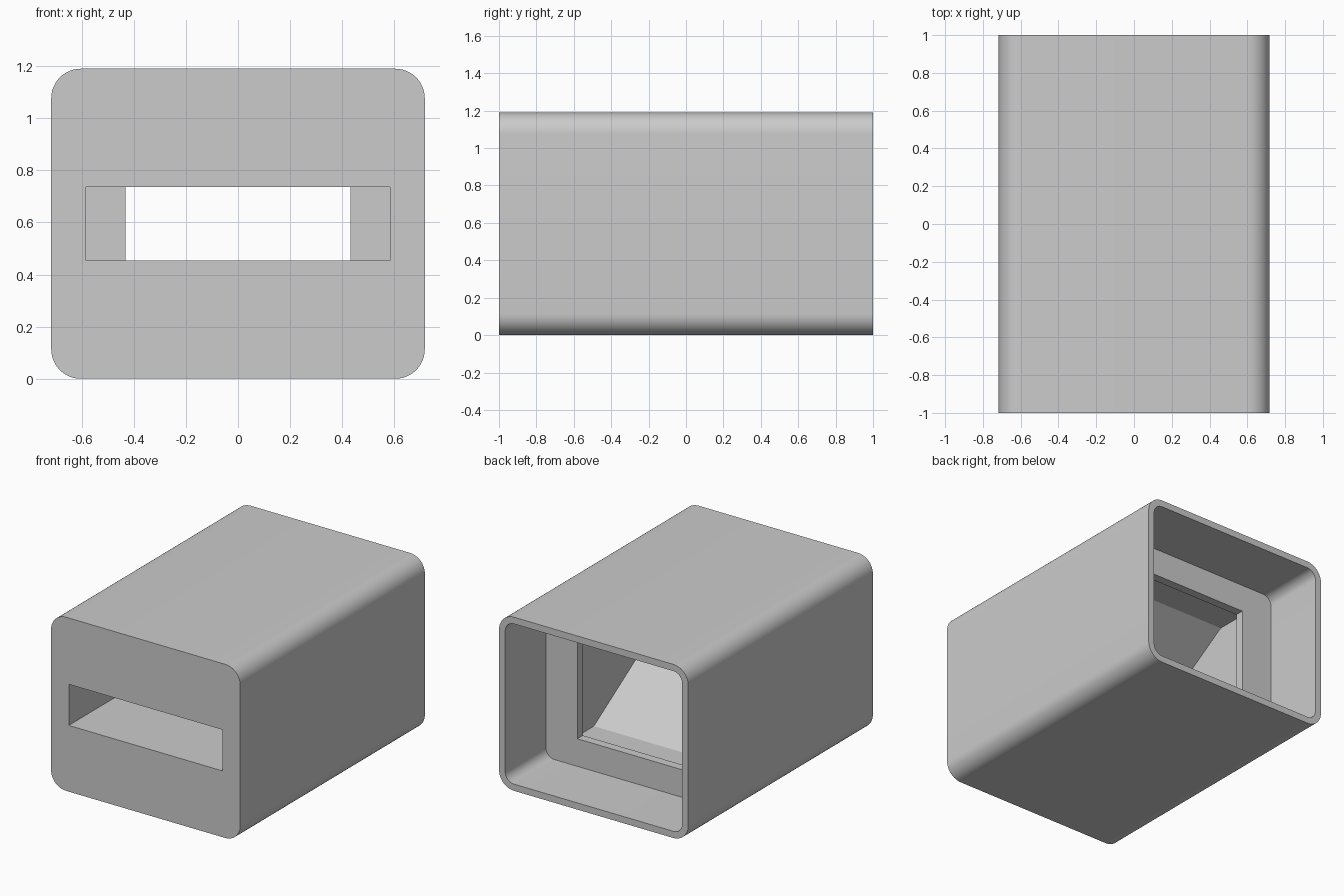
import bpy
import bmesh
import math

cube = bpy.data.objects.get("Cube")
if cube:
    bpy.data.objects.remove(cube, do_unlink=True)

HALF_W, HEIGHT, RADIUS, WALL = 0.717, 1.19, 0.113, 0.046
MID = HEIGHT / 2
LEDGE_Y, PLATE_Y = 0.56, 0.50      # bottom of the rear recess, inner side of the plate


def rounded_rect(half_w, half_h, radius, steps=12):
    """Points (x, z) of a rounded rectangle centred on the body axis."""
    points = []
    for corner, (sx, sz) in enumerate([(1, 1), (-1, 1), (-1, -1), (1, -1)]):
        for i in range(steps + 1):
            a = (corner + i / steps) * math.pi / 2
            points.append((sx * (half_w - radius) + radius * math.cos(a),
                           MID + sz * (half_h - radius) + radius * math.sin(a)))
    return points


def prism(name, points, direction):
    """Extrude a closed outline into a solid."""
    bm = bmesh.new()
    face = bm.faces.new([bm.verts.new(p) for p in points])
    top = bmesh.ops.extrude_face_region(bm, geom=[face])["geom"]
    bmesh.ops.translate(bm, vec=direction,
                        verts=[v for v in top if isinstance(v, bmesh.types.BMVert)])
    bmesh.ops.recalc_face_normals(bm, faces=bm.faces)
    mesh = bpy.data.meshes.new(name)
    bm.to_mesh(mesh)
    bm.free()
    obj = bpy.data.objects.new(name, mesh)
    bpy.context.collection.objects.link(obj)
    return obj


def y_prism(name, outline, y0, y1):
    return prism(name, [(x, y0, z) for x, z in outline], (0, y1 - y0, 0))


# Outer housing
housing = y_prism("housing", rounded_rect(HALF_W, MID, RADIUS), -1, 1)

# Open recess at the back
recess = y_prism("recess_cutter",
                 rounded_rect(HALF_W - WALL, MID - WALL, RADIUS - WALL), LEDGE_Y, 1.2)

# Rectangular window through the inner plate
window_w, window_h = 0.432, 0.36
window = y_prism("window_cutter",
                 [(sx * window_w, MID + sz * window_h)
                  for sx, sz in [(1, 1), (-1, 1), (-1, -1), (1, -1)]],
                 PLATE_Y - 0.1, LEDGE_Y + 0.1)

# Inner chamber that tapers to the flat front slot, as a side profile
half_profile = [(PLATE_Y, 0.465), (0.165, 0.465), (-0.355, 0.141), (-1.2, 0.141)]
side = half_profile + [(y, -h) for y, h in reversed(half_profile)]
slot_w = 0.583
chamber = prism("chamber_cutter", [(-slot_w, y, MID + h) for y, h in side],
                (2 * slot_w, 0, 0))

# Cut the hollows
bpy.ops.object.select_all(action="DESELECT")
bpy.context.view_layer.objects.active = housing
housing.select_set(True)
for cutter in (recess, chamber, window):
    mod = housing.modifiers.new(cutter.name, "BOOLEAN")
    mod.operation = "DIFFERENCE"
    mod.solver = "EXACT"
    mod.object = cutter
    bpy.ops.object.modifier_apply(modifier=mod.name)
    bpy.data.objects.remove(cutter, do_unlink=True)

# Plain grey finish
grey = bpy.data.materials.new("light_grey")
grey.use_nodes = True
colour = (0.6, 0.6, 0.6, 1)
grey.diffuse_color = colour
grey.node_tree.nodes["Principled BSDF"].inputs["Base Color"].default_value = colour
housing.data.materials.clear()
housing.data.materials.append(grey)
bpy.ops.object.shade_smooth_by_angle(angle=math.radians(30))
